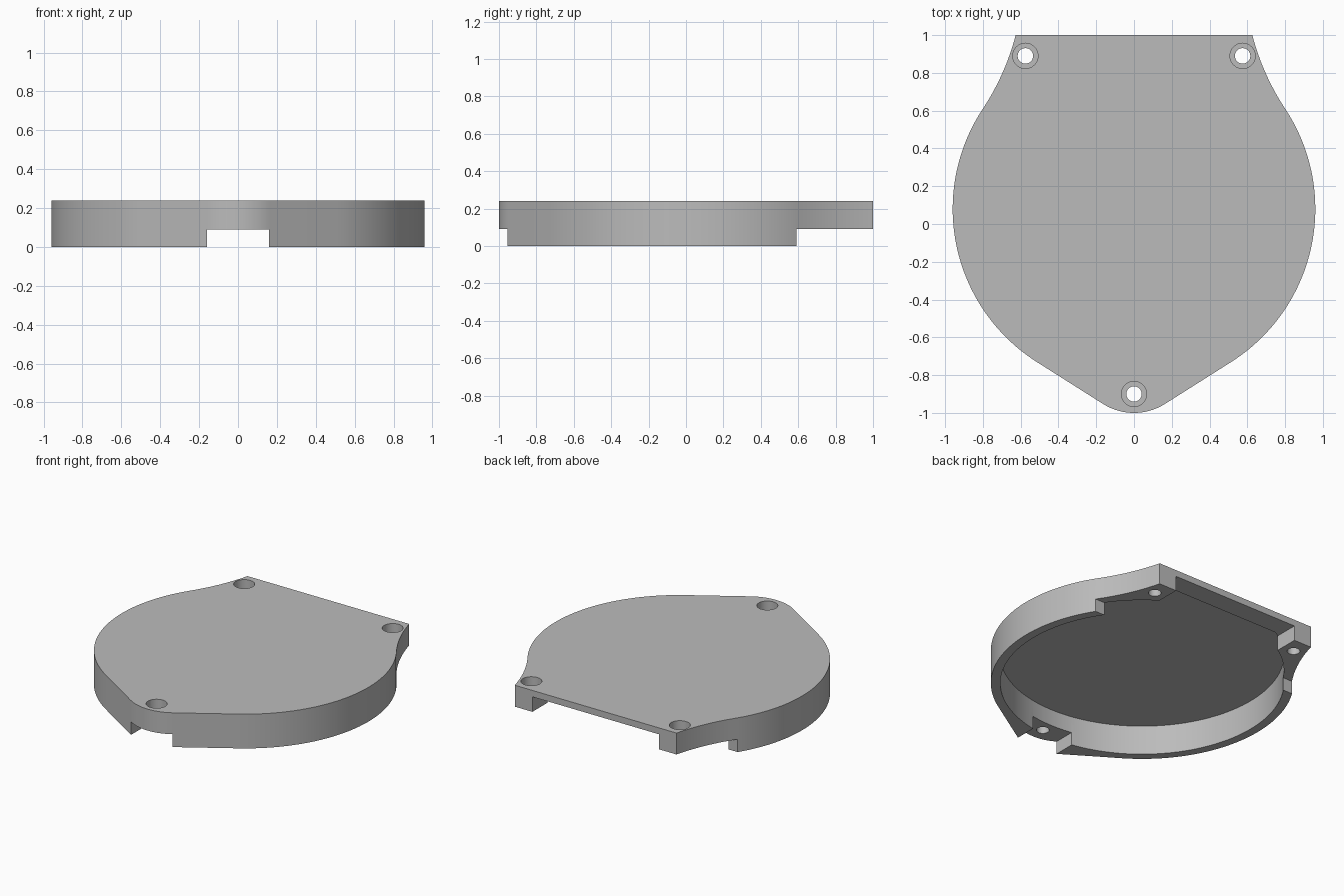
import bpy, bmesh, math
from mathutils import Vector

cube = bpy.data.objects.get("Cube")
if cube:
    bpy.data.objects.remove(cube, do_unlink=True)

HEIGHT, LUG_Z = 0.24, 0.09
CENTRE, RADIUS, POCKET_R = Vector((0, 0.08)), 0.96, 0.9
BACK_Y, SLOT_Y, SLOT_X = 1.0, 0.86, 0.49

grey = bpy.data.materials.new("plain grey")
grey.use_nodes = True
colour = (0.5, 0.5, 0.5, 1)
grey.diffuse_color = colour
grey.node_tree.nodes["Principled BSDF"].inputs["Base Color"].default_value = colour


def arc(centre, radius, start, end, steps):
    """Points on an arc, angles in radians."""
    angles = [start + (end - start) * i / steps for i in range(steps + 1)]
    return [Vector((centre[0] + radius * math.cos(a), centre[1] + radius * math.sin(a))) for a in angles]


def prism(name, points, z0, z1):
    """Extrude a flat outline from z0 to z1."""
    bm = bmesh.new()
    face = bm.faces.new([bm.verts.new((p[0], p[1], z0)) for p in points])
    top = bmesh.ops.extrude_face_region(bm, geom=[face])
    verts = [g for g in top["geom"] if isinstance(g, bmesh.types.BMVert)]
    bmesh.ops.translate(bm, vec=(0, 0, z1 - z0), verts=verts)
    bmesh.ops.recalc_face_normals(bm, faces=bm.faces)
    mesh = bpy.data.meshes.new(name)
    bm.to_mesh(mesh)
    bm.free()
    mesh.materials.append(grey)
    obj = bpy.data.objects.new(name, mesh)
    bpy.context.collection.objects.link(obj)
    return obj


def box(name, x, y0, y1, z0, z1):
    return prism(name, [(-x, y0), (x, y0), (x, y1), (-x, y1)], z0, z1)


def cylinder(name, x, y, radius, z0, z1):
    return prism(name, arc((x, y), radius, 0, math.tau, 32)[:-1], z0, z1)


# Right half of the outline: rounded nose, straight flank, big arc, hollow shoulder
nose_r, hollow_r = 0.307, 1.3
flank = -math.acos((RADIUS - nose_r) / (1 + CENTRE.y - nose_r))
flank_angle = -math.pi / 2 - flank
shoulder = math.radians(33.5)
hollow_c = CENTRE + (RADIUS + hollow_r) * Vector((math.cos(shoulder), math.sin(shoulder)))
hollow_end = math.pi + math.asin((hollow_c.y - BACK_Y) / hollow_r)

half = arc((0, nose_r - 1), nose_r, -math.pi / 2, flank_angle, 10)
half += arc(CENTRE, RADIUS, flank_angle, shoulder, 44)
half += arc(hollow_c, hollow_r, math.pi + shoulder, hollow_end, 12)[1:]
outline = half + [Vector((-p.x, p.y)) for p in reversed(half[1:])]
cover = prism("cover", outline, 0, HEIGHT)

# Round pocket underneath, flattened along the cable slot
flat = math.asin((SLOT_Y - CENTRE.y) / POCKET_R)
pocket = arc(CENTRE, POCKET_R, math.pi - flat, math.tau + flat, 88)
cutters = [
    prism("pocket_cutter", pocket, -0.1, 0.205),
    box("slot_cutter", SLOT_X, 0.8, 1.1, -0.1, 0.195),
    box("back_notch_cutter", 1.2, 0.59, 1.2, -0.1, LUG_Z),
    box("front_notch_cutter", 0.16, -1.2, -0.6, -0.1, LUG_Z),
]

# Counterbored screw holes
for x, y in ((0, -0.9), (0.575, 0.89), (-0.575, 0.89)):
    cutters.append(cylinder("screw_hole_cutter", x, y, 0.041, -0.1, 0.4))
    cutters.append(cylinder("counterbore_cutter", x, y, 0.067, 0.14, 0.4))

bpy.context.view_layer.objects.active = cover
for cutter in cutters:
    cutter.hide_render = True
    mod = cover.modifiers.new(cutter.name, "BOOLEAN")
    mod.operation, mod.solver, mod.object = "DIFFERENCE", "EXACT", cutter
    bpy.ops.object.modifier_apply(modifier=mod.name)
    bpy.data.objects.remove(cutter, do_unlink=True)

# Smooth curved walls, keep hard rims
bpy.ops.object.select_all(action="DESELECT")
cover.select_set(True)
bpy.ops.object.shade_smooth_by_angle(angle=math.radians(30))
